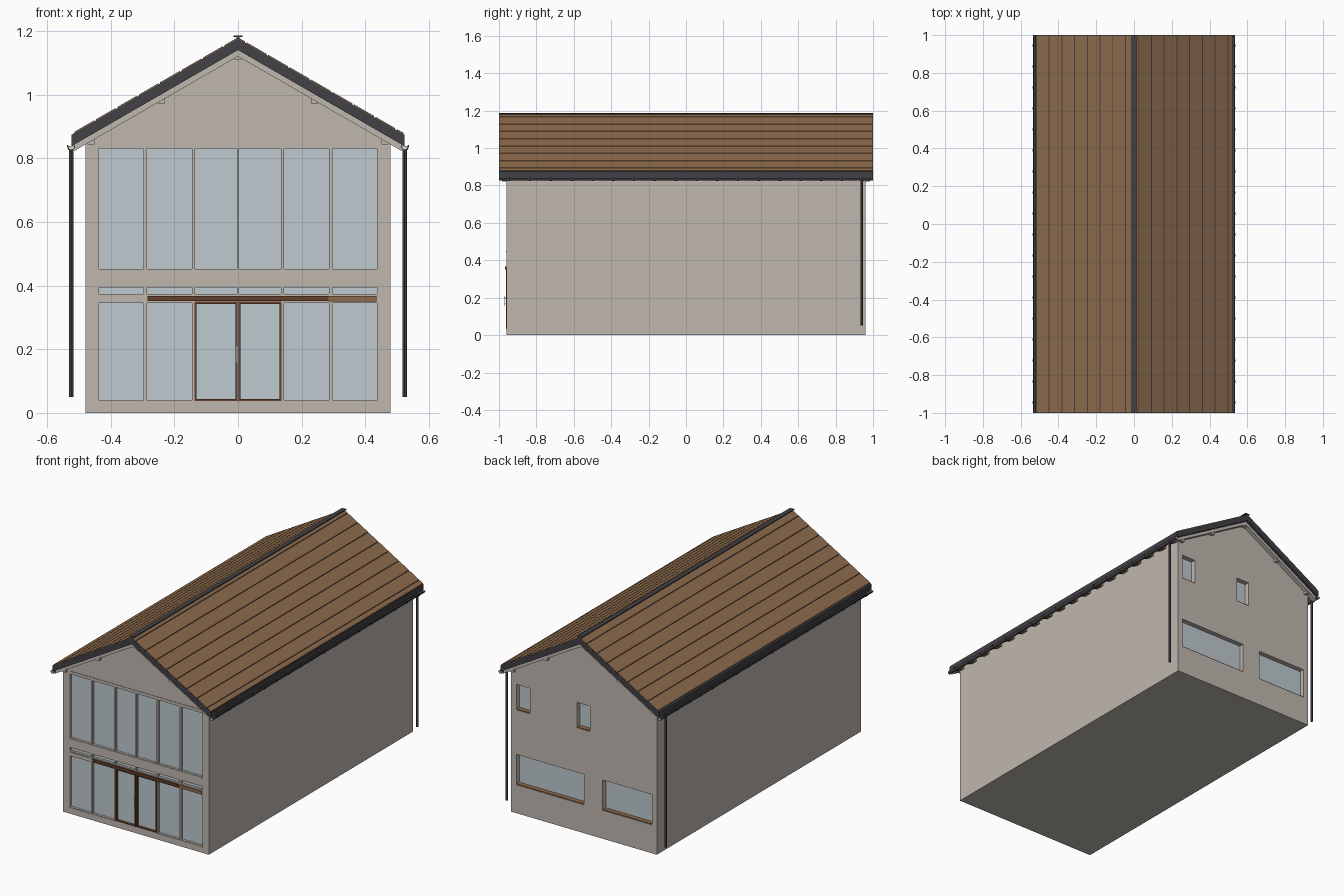
import bpy, bmesh, math
from mathutils import Vector

if "Cube" in bpy.data.objects:
    bpy.data.objects.remove(bpy.data.objects["Cube"])


def mat(name, r, g, b):
    m = bpy.data.materials.new(name)
    m.diffuse_color = (r, g, b, 1)
    m.use_nodes = True
    m.node_tree.nodes["Principled BSDF"].inputs["Base Color"].default_value = m.diffuse_color
    return m


WALL = mat("warm_plaster", 0.52, 0.475, 0.43)
GLASS = mat("pale_glass", 0.52, 0.585, 0.62)
ROOF = mat("roof_brown", 0.27, 0.15, 0.075)
DARK = mat("dark_metal", 0.053, 0.053, 0.063)
WOOD = mat("dark_wood", 0.125, 0.05, 0.025)
CREAM = mat("cream_trim", 0.72, 0.69, 0.64)


def finish(name, bm, m):
    bmesh.ops.recalc_face_normals(bm, faces=bm.faces)
    me = bpy.data.meshes.new(name)
    bm.to_mesh(me)
    bm.free()
    me.materials.append(m)
    ob = bpy.data.objects.new(name, me)
    bpy.context.collection.objects.link(ob)
    return ob


def prisms(name, profiles, spans, m):
    """Extrude each xz profile along y for each (y0, y1) span."""
    bm = bmesh.new()
    for pts in profiles:
        for y0, y1 in spans:
            f = bm.faces.new([bm.verts.new((x, y0, z)) for x, z in pts])
            r = bmesh.ops.extrude_face_region(bm, geom=[f])
            vs = [v for v in r["geom"] if isinstance(v, bmesh.types.BMVert)]
            bmesh.ops.translate(bm, verts=vs, vec=(0, y1 - y0, 0))
    return finish(name, bm, m)


def rect(x0, x1, z0, z1):
    return [(x0, z0), (x1, z0), (x1, z1), (x0, z1)]


def chevron(top, depth, w):
    d = K * w
    return [(0, top), (w, top - d), (w, top - d - depth), (0, top - depth),
            (-w, top - d - depth), (-w, top - d)]


K = math.tan(math.radians(30))
YW = 0.96           # wall half length
UNDER = 1.141       # roof underside at the ridge

# Pane layout on the front
cols = [(-0.437, -0.297), (-0.286, -0.145), (-0.135, -0.003),
        (0.003, 0.135), (0.145, 0.286), (0.297, 0.437)]
front = [rect(a, b, 0.452, 0.832) for a, b in cols]
front += [rect(a, b, 0.374, 0.395) for a, b in cols]
front += [rect(a, b, 0.04, 0.345) for i, (a, b) in enumerate(cols) if i not in (2, 3)]
door_hole = rect(-0.137, 0.137, 0.038, 0.35)
# Windows on the back
back = [rect(0.0, 0.447, 0.168, 0.35), rect(-0.447, -0.123, 0.168, 0.35),
        rect(0.355, 0.447, 0.615, 0.767), rect(-0.04, 0.046, 0.615, 0.767)]

# Walls with cut openings
walls = prisms("walls", [[(-0.48, 0), (0.48, 0), (0.48, UNDER - K * 0.48 + 0.003),
               (0, UNDER + 0.003), (-0.48, UNDER - K * 0.48 + 0.003)]], [(-YW, YW)], WALL)
for name, holes, span in (("front_cutter", front + [door_hole], (-1.0, -YW + 0.02)),
                          ("back_cutter", back, (YW - 0.035, 1.0))):
    cutter = prisms(name, holes, [span], WALL)
    mod = walls.modifiers.new(name, "BOOLEAN")
    mod.operation, mod.solver, mod.object = "DIFFERENCE", "EXACT", cutter
    cutter.hide_render = True
    bpy.context.view_layer.objects.active = walls
    bpy.ops.object.modifier_apply(modifier=name)
    bpy.data.objects.remove(cutter)

# Glass plates
prisms("front_glass", front + [door_hole], [(-YW + 0.014, -YW + 0.021)], GLASS)
prisms("back_glass", back, [(YW - 0.036, YW - 0.029)], GLASS)
# Thin wooden lower frames of the back windows
prisms("back_window_sills", [rect(p[0][0], p[1][0], p[0][1], p[0][1] + 0.006) for p in back],
       [(YW - 0.034, YW - 0.002)], ROOF)

# Horizontal trim on the front
prisms("front_trim", [rect(-0.437, 0.437, 0.843, 0.851), rect(-0.437, 0.437, 0.444, 0.45),
       rect(-0.437, -0.139, 0.032, 0.038), rect(0.139, 0.437, 0.032, 0.038),
       rect(-0.437, -0.285, 0.35, 0.368)], [(-YW - 0.003, -YW + 0.005)], WALL)

# Double door: leaf frames, rail and handles
bars = []
for a, b in ((-0.137, -0.001), (0.001, 0.137)):
    bars += [rect(a, a + 0.007, 0.038, 0.35), rect(b - 0.007, b, 0.038, 0.35),
             rect(a + 0.007, b - 0.007, 0.038, 0.043), rect(a + 0.007, b - 0.007, 0.343, 0.35)]
prisms("door_frames", bars, [(-YW - 0.002, -YW + 0.015)], WOOD)
prisms("sliding_rail", [rect(-0.284, 0.284, 0.352, 0.368)], [(-YW - 0.009, -YW + 0.005)], WOOD)
prisms("rail_end", [rect(0.284, 0.436, 0.351, 0.367)], [(-YW - 0.006, -YW + 0.005)], ROOF)
prisms("door_handle", [rect(-0.007, -0.002, 0.155, 0.21)], [(-YW - 0.011, -YW - 0.007)], CREAM)
prisms("handle_mounts", [rect(-0.006, -0.003, z, z + 0.004) for z in (0.165, 0.196)],
       [(-YW - 0.008, -YW)], CREAM)

# Roof slab, planks with dark gaps, ridge cap
prisms("roof_slab", [chevron(1.177, 1.177 - UNDER, 0.523)], [(-1, 1)], DARK)
planks = []
for side, first in ((1, 0.025), (-1, 0.045)):
    edges = [0.0] + [first + 0.0674 * i for i in range(8)] + [0.523]
    for a, b in zip(edges, edges[1:]):
        a, b = a + 0.0025, b - 0.0025
        if b - a > 0.003:
            planks.append([(side * x, z - K * x) for x, z in
                           ((a, 1.181), (b, 1.181), (b, 1.175), (a, 1.175))])
prisms("roof_planks", planks, [(-0.999, 0.999)], ROOF)
prisms("ridge_cap", [rect(-0.014, 0.014, 1.182, 1.187), rect(-0.004, 0.004, 1.17, 1.183)],
       [(-1, 1)], DARK)

# Gable rafters and purlin ends under the roof overhang
gables = [(-0.985, -YW + 0.002), (YW - 0.002, 0.985)]
prisms("gable_rafters", [chevron(UNDER + 0.001, 0.021, 0.52)], gables, WALL)
purlins = []
for x in (-0.462, -0.24, 0, 0.24, 0.462):
    top = UNDER - K * abs(x)
    purlins.append(rect(x - 0.011, x + 0.011, top - 0.03, top - 0.007))
prisms("purlin_ends", purlins, [(-0.98, -YW + 0.002), (YW - 0.002, 0.98)], WALL)

# Rafter tails under the eaves
ys = [-0.945 + 0.1112 * i for i in range(18)]
tails = []
for s in (1, -1):
    tails.append([(s * x, UNDER + 0.001 - K * x - d) for x, d in
                  ((0.475, 0), (0.518, 0), (0.518, 0.014), (0.475, 0.02))])
prisms("rafter_tails", tails, [(y - 0.02, y + 0.02) for y in ys], ROOF)

# Half-round gutters, end trims, brackets and downpipes
GX, GZ = 0.524, 0.841


def arc(s, r, start=0):
    return [(s * GX + r * math.cos(math.pi + math.pi * i / 8),
             GZ - 0.004 + r * math.sin(math.pi + math.pi * i / 8)) for i in range(9)]


gut, rings, caps = [], [], []
for s in (1, -1):
    c = s * GX
    gut.append([(c - 0.011, GZ)] + arc(s, 0.011) + [(c + 0.011, GZ), (c + 0.009, GZ)]
               + arc(s, 0.009)[::-1] + [(c - 0.009, GZ)])
    rings.append([(c - 0.013, GZ + 0.002)] + arc(s, 0.013) + [(c + 0.013, GZ + 0.002),
                 (c + 0.011, GZ + 0.002)] + arc(s, 0.011)[::-1] + [(c - 0.011, GZ + 0.002)])
    caps.append([(c - 0.0095, GZ - 0.001)] + arc(s, 0.0095) + [(c + 0.0095, GZ - 0.001)])
prisms("gutters", gut, [(-1, 1)], DARK)
prisms("gutter_brackets", rings, [(y - 0.006, y + 0.006) for y in ys], DARK)
prisms("gutter_end_caps", caps, [(-0.999, -0.995), (0.995, 0.999)], CREAM)

for s, side in ((1, "right"), (-1, "left")):
    bm = bmesh.new()
    bmesh.ops.create_cone(bm, cap_ends=True, segments=12, radius1=0.007, radius2=0.007, depth=0.78)
    bmesh.ops.translate(bm, verts=bm.verts, vec=Vector((s * GX, 0.94, 0.44)))
    pipe = finish(side + "_downpipe", bm, DARK)
    bpy.ops.object.select_all(action="DESELECT")
    pipe.select_set(True)
    bpy.context.view_layer.objects.active = pipe
    bpy.ops.object.shade_smooth_by_angle()
